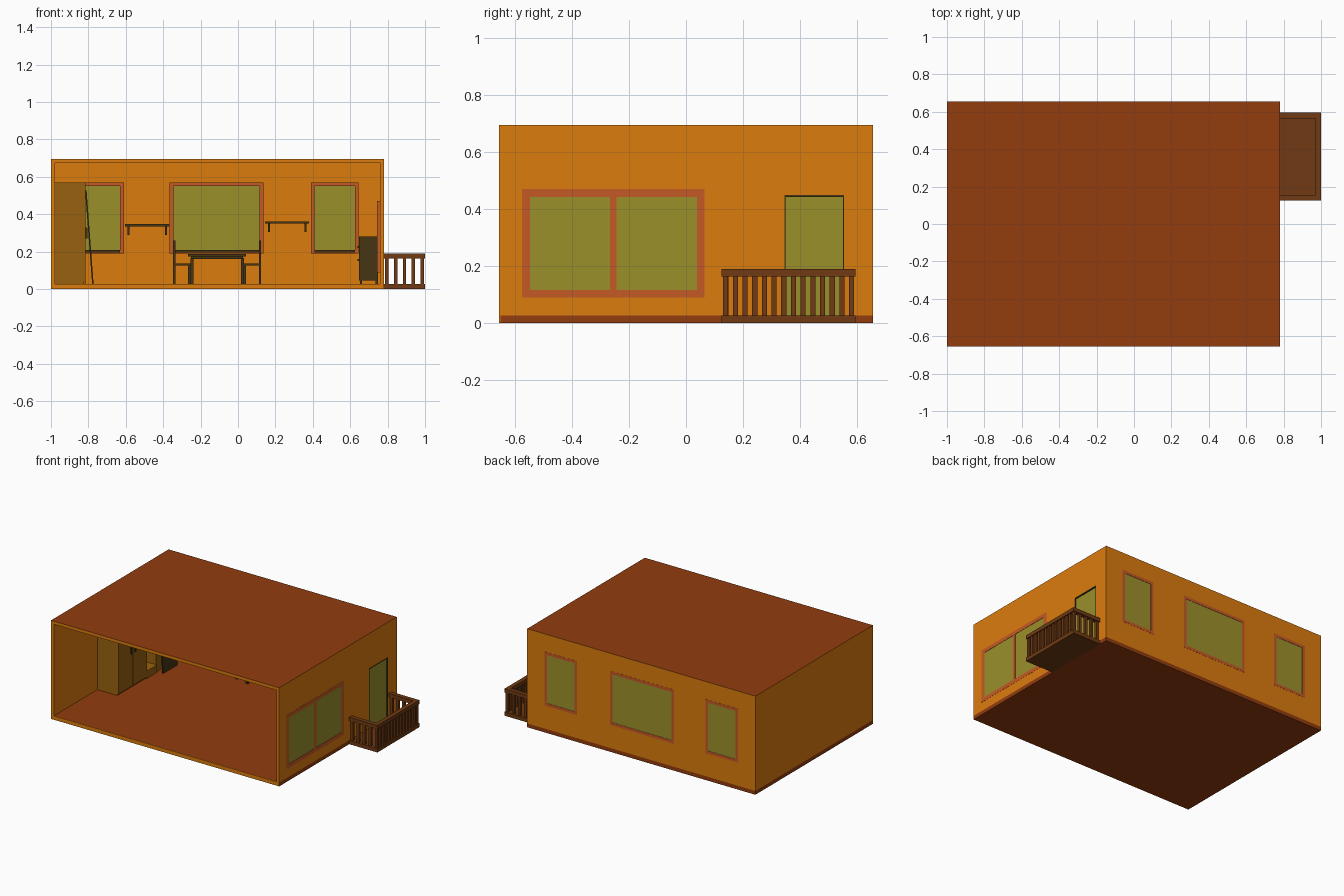
import bpy, bmesh
from mathutils import Vector

if "Cube" in bpy.data.objects:
    bpy.data.objects.remove(bpy.data.objects["Cube"])


def mat(name, r, g, b):
    m = bpy.data.materials.new(name)
    m.diffuse_color = (r, g, b, 1)
    m.use_nodes = True
    m.node_tree.nodes["Principled BSDF"].inputs["Base Color"].default_value = m.diffuse_color
    return m


ORANGE = mat("orange_wall", .71, .20, .004)
RUST = mat("rust", .29, .045, .004)
GLASS = mat("olive_glass", .33, .28, .024)
FRAME = mat("frame_red", .56, .10, .018)
WOOD = mat("balcony_wood", .16, .042, .006)
DARK = mat("dark_wood", .06, .035, .006)
TAN = mat("cupboard_wood", .32, .12, .005)


def boxes(name, items, m):
    """One object from several boxes given as (x0, x1, y0, y1, z0, z1)."""
    bm = bmesh.new()
    for x0, x1, y0, y1, z0, z1 in items:
        vs = bmesh.ops.create_cube(bm, size=1)["verts"]
        for v in vs:
            v.co = Vector((x0 + (v.co.x + .5) * (x1 - x0),
                           y0 + (v.co.y + .5) * (y1 - y0),
                           z0 + (v.co.z + .5) * (z1 - z0)))
    me = bpy.data.meshes.new(name)
    bm.to_mesh(me)
    bm.free()
    me.materials.append(m)
    ob = bpy.data.objects.new(name, me)
    bpy.context.collection.objects.link(ob)
    return ob


def cut(ob, name, items):
    """Cut openings through a wall."""
    c = boxes(name, items, ob.data.materials[0])
    c.hide_render = True
    c.hide_viewport = True
    mod = ob.modifiers.new("openings", "BOOLEAN")
    mod.object = c
    mod.operation = 'DIFFERENCE'
    mod.solver = 'EXACT'


X0, X1, Y0, Y1, H, T = -1, .78, -.655, .655, .695, .022
FL = .027  # floor level

# shell
boxes("floor", [(X0, X1, Y0 + .004, Y1, 0, FL)], RUST)
boxes("floor_front_edge", [(X0, X1, Y0, Y0 + .004, 0, FL)], ORANGE)
boxes("left_wall", [(X0, X0 + T, Y0, Y1, FL, H - T)], ORANGE)
back = boxes("back_wall", [(X0 + T, X1 - T, Y1 - T, Y1, FL, H - T)], ORANGE)
right = boxes("right_wall", [(X1 - T, X1, Y0, Y1, FL, H - T)], ORANGE)
roof = boxes("roof", [(X0, X1, Y0, Y1, H - T, H)], ORANGE)
roof.data.materials.append(RUST)
for p in roof.data.polygons:
    if p.normal.z > .9:
        p.material_index = 1

# back windows: frame ring, pane and inner sill
back_windows = [(-.865, -.61), (-.365, .135), (.39, .645)]
zb0, zb1, f = .19, .57, .02
cut(back, "back_cutter", [(a, b, Y1 - .1, Y1 + .1, zb0, zb1) for a, b in back_windows])
for i, (a, b) in enumerate(back_windows):
    ya, yb = Y1 - T - .012, Y1 + .001
    boxes(f"back_window_frame_{i}", [
        (a, a + f, ya, yb, zb0, zb1), (b - f, b, ya, yb, zb0, zb1),
        (a + f, b - f, ya, yb, zb0, zb0 + f), (a + f, b - f, ya, yb, zb1 - f, zb1)], FRAME)
    boxes(f"back_window_pane_{i}", [(a + f, b - f, Y1 - T, Y1 - .001, zb0 + f, zb1 - f)], GLASS)
    boxes(f"window_sill_{i}", [(a + f, b - f, Y1 - T - .06, Y1 - T - .012, .195, .21)], DARK)

# large side window with mullion, and balcony door
a, b, z0, z1, f = -.575, .065, .09, .47, .027
mid = (a + b) / 2
da, db, dz = .345, .555, .45
cut(right, "right_cutter", [(X1 - .1, X1 + .1, a, b, z0, z1),
                            (X1 - .1, X1 + .1, da, db, FL - .01, dz)])
xa, xb = X1 - T - .014, X1 + .001
boxes("side_window_frame", [
    (xa, xb, a, a + f, z0, z1), (xa, xb, b - f, b, z0, z1),
    (xa, xb, a + f, b - f, z0, z0 + f), (xa, xb, a + f, b - f, z1 - f, z1),
    (xa, xb, mid - .012, mid + .012, z0 + f, z1 - f)], FRAME)
boxes("side_window_panes", [
    (X1 - T, X1 - .001, a + f, mid - .012, z0 + f, z1 - f),
    (X1 - T, X1 - .001, mid + .012, b - f, z0 + f, z1 - f)], GLASS)
boxes("door_pane", [(X1 - T, X1 - .008, da + .004, db - .004, FL, dz - .008)], GLASS)
boxes("door_trim", [(X1 - T, X1, da, da + .004, FL, dz), (X1 - T, X1, db - .004, db, FL, dz),
                    (X1 - T, X1, da + .004, db - .004, dz - .008, dz)], DARK)

# balcony: deck, handrails, balusters
bx, ya, yb, w = 1.0, .125, .595, .03
parts = [(X1, bx, ya, yb, 0, .027),
         (bx - w, bx, ya, yb, .163, .19),
         (X1, bx - w, ya, ya + w, .163, .19), (X1, bx - w, yb - w, yb, .163, .19)]
boxes("balcony_deck_and_rails", parts, WOOD)
bars = []
n = 14
for i in range(n):
    y = ya + .014 + i * (yb - ya - .028) / (n - 1)
    bars.append((bx - .024, bx - .006, y - .009, y + .009, .027, .163))
for i in range(4):
    x = X1 + .016 + i * .047
    for y in (ya + .015, yb - .015):
        bars.append((x - .009, x + .009, y - .009, y + .009, .027, .163))
boxes("balcony_balusters", bars, WOOD)

# wardrobe on the left wall with an open shelf bay
wx0, wx1 = X0 + T, -.815
boxes("wardrobe", [(wx0, wx1 - .008, -.17, .15, FL, .57), (wx0, wx1 - .008, .26, .45, FL, .57),
                   (wx0, wx1, .15, .26, FL, .08), (wx0, wx1, .15, .26, .30, .315),
                   (wx0, wx1, .15, .26, .55, .57)], TAN)
boxes("wardrobe_doors", [(wx1 - .008, wx1, -.17, -.01, FL + .01, .57),
                         (wx1 - .008, wx1, -.006, .15, FL + .01, .57)], TAN)
boxes("wardrobe_handles", [(wx1, wx1 + .01, y - .005, y + .005, .27, .33) for y in (-.03, .014)], DARK)

# tall mirror leaning on the wardrobe
m = boxes("leaning_mirror", [(-.008, 0, .27, .43, 0, .5)], DARK)
for v in m.data.vertices:
    v.co.x += -.772 - .075 * v.co.z
    v.co.z += FL

# wall shelves with brackets
for i, (a, b, z) in enumerate([(-.605, -.365, .335), (.145, .38, .35)]):
    yw = Y1 - T
    items = [(a, b, yw - .09, yw, z, z + .012)]
    for x in (a + .02, b - .02):
        items += [(x - .005, x + .005, yw - .012, yw, z - .045, z),
                  (x - .005, x + .005, yw - .06, yw - .012, z - .014, z)]
    boxes(f"wall_shelf_{i}", items, DARK)

# table under the middle window
cx, ty0, ty1 = -.112, .445, .625
items = [(cx - .155, cx + .155, ty0, ty1, .175, .188),
         (cx - .14, cx + .14, ty0 + .015, ty1 - .015, .16, .175)]
for s in (-1, 1):
    for y in (ty0 + .012, ty1 - .012):
        x = cx + s * .135
        items.append((x - .008, x + .008, y - .008, y + .008, FL, .165))
boxes("table", items, DARK)

# pair of facing chairs
for name, s in (("left_chair", -1), ("right_chair", 1)):
    def sx(p, q):
        return tuple(sorted((cx + s * p, cx + s * q)))
    ca, cb = .47, .58
    items = [(*sx(.14, .235), ca, cb, .125, .137)]
    for y in (ca, cb - .012):
        items.append((*sx(.223, .235), y, y + .012, FL, .26))
        items.append((*sx(.142, .154), y, y + .012, FL, .125))
    for z in (.175, .205, .235):
        items.append((*sx(.226, .232), ca + .012, cb - .012, z, z + .018))
    boxes(name, items, DARK)

# small cabinet by the right wall
items = [(.648, .748, .09, .32, .045, .28)]
for x in (.652, .736):
    for y in (.095, .303):
        items.append((x, x + .012, y, y + .012, FL, .045))
for z in (.15, .22):
    items.append((.638, .648, .18, .23, z, z + .01))
boxes("cabinet", items, DARK)
